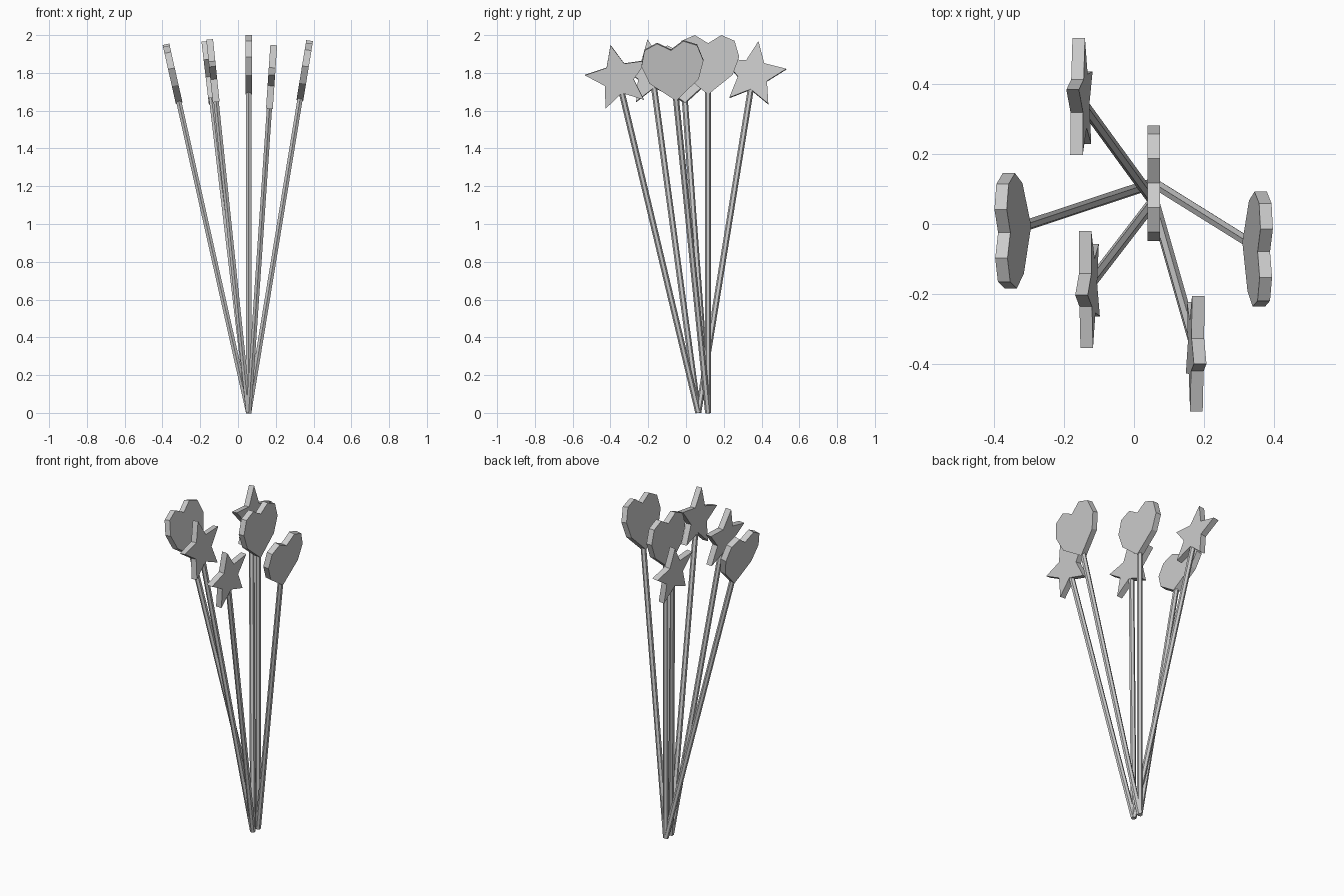
import bpy, bmesh
from math import radians, sin, cos, pi
from mathutils import Euler

if "Cube" in bpy.data.objects:
    bpy.data.objects.remove(bpy.data.objects["Cube"])

THICK = 0.036      # head thickness along x
STEM_R = 0.016


def make_object(name, bm, base, tilt):
    bmesh.ops.recalc_face_normals(bm, faces=bm.faces)
    mesh = bpy.data.meshes.new(name)
    bm.to_mesh(mesh)
    bm.free()
    obj = bpy.data.objects.new(name, mesh)
    bpy.context.collection.objects.link(obj)
    obj.location = base
    obj.rotation_euler = Euler((radians(tilt[0]), radians(tilt[1]), 0))


def plate(profile):
    """Flat (y, z) outline extruded along x."""
    bm = bmesh.new()
    face = bm.faces.new([bm.verts.new((-THICK / 2, y, z)) for y, z in profile])
    new = bmesh.ops.extrude_face_region(bm, geom=[face])["geom"]
    verts = [v for v in new if isinstance(v, bmesh.types.BMVert)]
    bmesh.ops.translate(bm, verts=verts, vec=(THICK, 0, 0))
    return bm


def stem(length):
    bm = bmesh.new()
    bmesh.ops.create_cone(bm, cap_ends=True, segments=6, radius1=STEM_R,
                          radius2=STEM_R, depth=length)
    bmesh.ops.translate(bm, verts=bm.verts, vec=(0, 0, length / 2))
    return bm


# Heart outline: right half mirrored to the left
half = [(0.07, 2.0), (0.14, 1.97), (0.165, 1.885), (0.13, 1.79)]
heart = [(0, 1.957)] + half + [(0, 1.685)] + [(-y, z) for y, z in reversed(half)]

# Five-pointed star outline
star = []
for i in range(10):
    r = 0.178 if i % 2 == 0 else 0.082
    star.append((r * sin(i * pi / 5), 1.827 + r * cos(i * pi / 5)))

# Wands fan out from two base points: (profile, stem length, base, tilts)
HEART_BASE, STAR_BASE = (0.0565, 0.117, 0), (0.0565, 0.065, 0.001)
groups = [
    ("heart", heart, 1.72, HEART_BASE, [(0, 0), (4.15, -12.65), (5.75, 9.3)]),
    ("star", star, 1.78, STAR_BASE, [(-9.15, -6.73), (7.7, -5.97), (13.4, 3.9)]),
]
for kind, profile, length, base, tilts in groups:
    for n, tilt in enumerate(tilts, 1):
        make_object(f"{kind}_head_{n}", plate(profile), base, tilt)
        make_object(f"{kind}_stem_{n}", stem(length), base, tilt)
